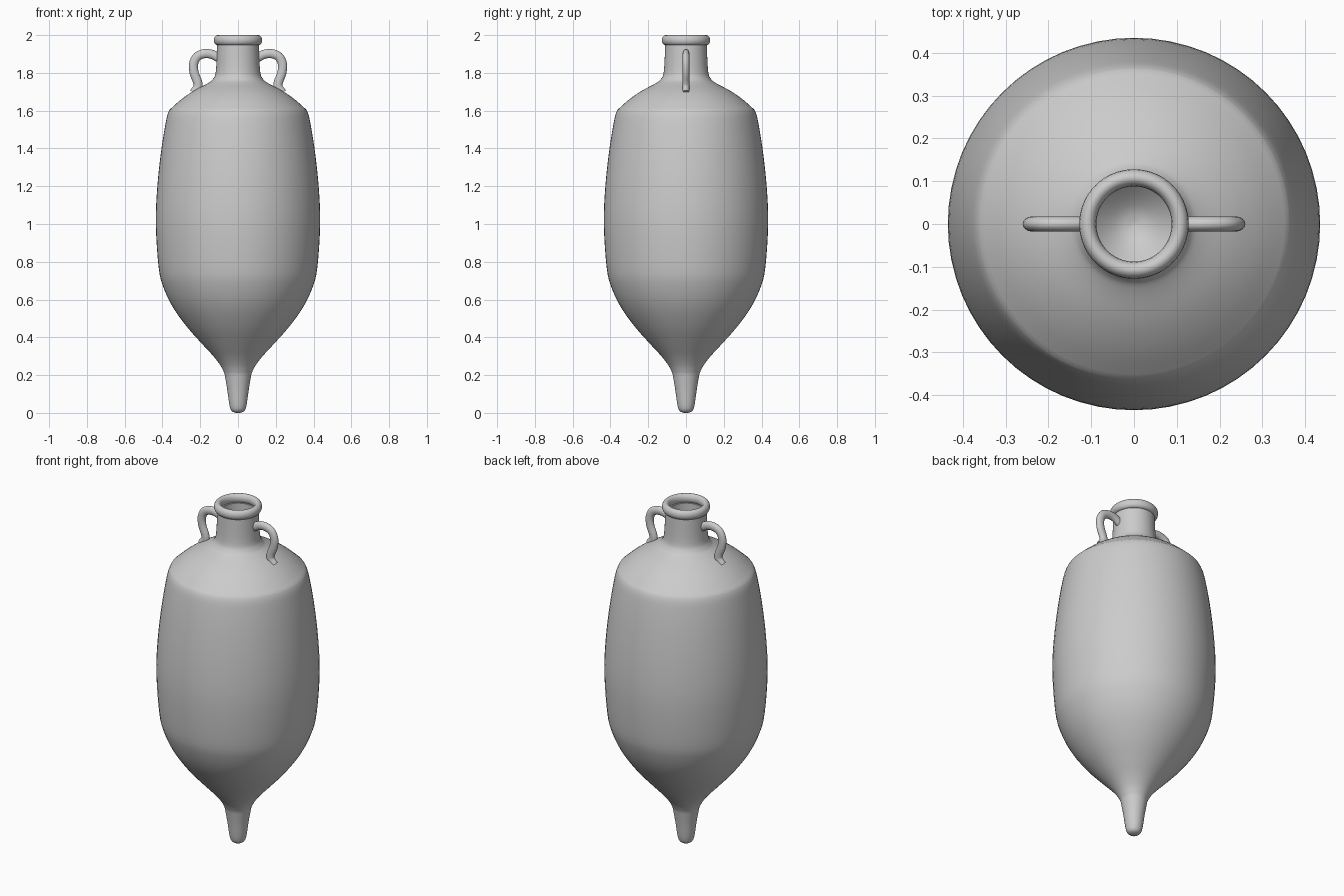
import bpy
import bmesh
from math import cos, sin, tau
from mathutils import Vector
from mathutils.geometry import interpolate_bezier

old = bpy.data.objects.get("Cube")
if old:
    bpy.data.objects.remove(old)

clay = bpy.data.materials.new("grey_clay")
clay.use_nodes = True
clay.diffuse_color = (0.6, 0.6, 0.6, 1)
clay.node_tree.nodes["Principled BSDF"].inputs["Base Color"].default_value = clay.diffuse_color


def spline(points, steps=4):
    """Smooth path through the given points."""
    pts = [Vector(p) for p in points]
    ext = [pts[0]] + pts + [pts[-1]]
    path = [pts[0]]
    for a, b, c, d in zip(ext, ext[1:], ext[2:], ext[3:]):
        path += interpolate_bezier(b, b + (c - a) / 6, c - (d - b) / 6, c, steps + 1)[1:]
    return path


def make(name, rings, closed):
    """Skin a list of vertex rings; closed joins the last ring to the first."""
    bm = bmesh.new()
    loops = [[bm.verts.new(p) for p in ring] for ring in rings]
    pairs = list(zip(loops, loops[1:]))
    if closed:
        pairs.append((loops[-1], loops[0]))
    else:
        bm.faces.new(loops[0])
        bm.faces.new(loops[-1])
    for a, b in pairs:
        for i in range(len(a)):
            j = (i + 1) % len(a)
            bm.faces.new((a[i], a[j], b[j], b[i]))
    bmesh.ops.recalc_face_normals(bm, faces=bm.faces)
    mesh = bpy.data.meshes.new(name)
    bm.to_mesh(mesh)
    bm.free()
    mesh.materials.append(clay)
    obj = bpy.data.objects.new(name, mesh)
    bpy.context.collection.objects.link(obj)
    bpy.ops.object.select_all(action="DESELECT")
    obj.select_set(True)
    bpy.context.view_layer.objects.active = obj
    bpy.ops.object.shade_smooth_by_angle(angle=0.7)
    return obj


def lathe(name, profile, closed=False, sides=64):
    return make(name, [[(p[0] * cos(tau * i / sides), p[0] * sin(tau * i / sides), p[1])
                        for i in range(sides)] for p in profile], closed)


# Body: spike foot, belly, shoulder and neck, then back down the hollow inside
foot = spline([(.012, 0), (.033, .01), (.045, .04), (.058, .13), (.072, .21)])
belly = spline([(.072, .21), (.092, .25), (.13, .3), (.19, .365), (.27, .455),
                (.345, .56), (.395, .665), (.42, .77), (.435, 1), (.427, 1.2),
                (.405, 1.4), (.378, 1.56), (.362, 1.605)])
shoulder = spline([(.362, 1.605), (.3, 1.66), (.235, 1.705), (.16, 1.745),
                   (.132, 1.768), (.117, 1.81), (.11, 1.95)])
inside = spline([(.09, 1.95), (.095, 1.8), (.12, 1.745), (.33, 1.6), (.4, 1.2),
                 (.39, .75), (.25, .47), (.11, .31), (.045, .25), (.005, .235)])
lathe("body", foot + belly[1:] + shoulder[1:] + inside)

# Rolled lip around the mouth
lip = [(.108 + .02 * cos(tau * i / 16), 1.973 + .027 * sin(tau * i / 16)) for i in range(16)]
lathe("lip", lip, closed=True)

# Loop handles from the neck to the shoulder
path = spline([(.1, 1.878), (.135, 1.897), (.175, 1.902), (.215, 1.887), (.235, 1.848),
               (.232, 1.8), (.215, 1.755), (.212, 1.725), (.235, 1.693)])
for side, name in ((1, "left_handle"), (-1, "right_handle")):
    rings = []
    for i, p in enumerate(path):
        t = path[min(i + 1, len(path) - 1)] - path[max(i - 1, 0)]
        n = Vector((-t.y, t.x)).normalized()
        ring = []
        for k in range(16):
            a = tau * k / 16
            q = p + n * .024 * cos(a)
            ring.append((side * q.x, .018 * sin(a), q.y))
        rings.append(ring)
    make(name, rings, closed=False)
